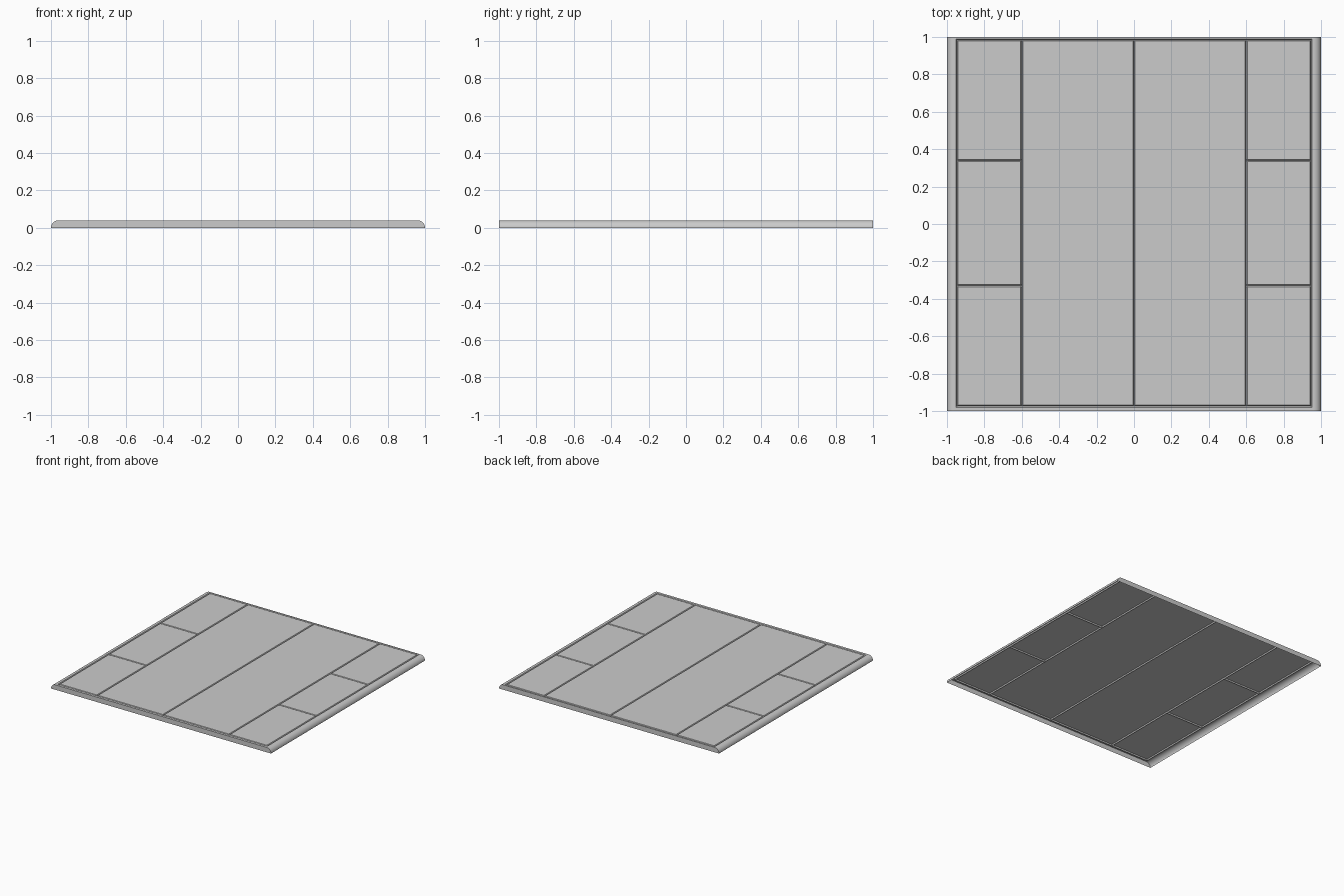
import bpy, bmesh, math

if "Cube" in bpy.data.objects:
    bpy.data.objects.remove(bpy.data.objects["Cube"])

H, R = 0.04, 0.04          # plate height, side rounding radius
W, D = 0.006, 0.01         # groove half width and depth
SIDE = 0.946               # frame groove in x
Y0, Y1 = -0.974, 0.984     # frame grooves in y
X_SEAMS = (-SIDE, -0.6, 0.0, 0.6, SIDE)
Y_SEAMS = (-0.33, 0.34)


def spread(centres):
    return [c + o for c in centres for o in (-W, 0.0, W)]


def near(v, options):
    return any(abs(v - o) < 1e-5 for o in options)


# Section lines: quarter-round sides plus groove triplets
arc = [1 - R + R * math.cos(math.radians(a)) for a in range(0, 91, 10)]
xs = sorted(spread(X_SEAMS) + arc + [-a for a in arc])
ys = sorted(spread((Y0, Y1) + Y_SEAMS) + [-1.0, 1.0])


def height(x, y):
    over = abs(x) - (1 - R)
    if over > 0:
        return H - R + math.sqrt(max(0.0, R * R - over * over))
    inside = abs(x) <= SIDE + 1e-5 and Y0 - 1e-5 <= y <= Y1 + 1e-5
    seam = near(x, X_SEAMS) or near(y, (Y0, Y1))
    seam = seam or (near(y, Y_SEAMS) and abs(x) > 0.6 - 1e-5)
    return H - D if inside and seam else H


# Open shell: grooved top with rounded sides and vertical end walls
bm = bmesh.new()
rows = [[bm.verts.new((x, y, height(x, y))) for x in xs] for y in ys]
rows.insert(0, [bm.verts.new((x, -1, 0)) for x in xs])
rows.append([bm.verts.new((x, 1, 0)) for x in xs])
for a, b in zip(rows, rows[1:]):
    for i in range(len(xs) - 1):
        bm.faces.new((a[i], a[i + 1], b[i + 1], b[i]))
bmesh.ops.remove_doubles(bm, verts=bm.verts, dist=1e-5)

mesh = bpy.data.meshes.new("floor_plate")
bm.to_mesh(mesh)
bm.free()
plate = bpy.data.objects.new("floor_plate", mesh)
bpy.context.collection.objects.link(plate)
bpy.context.view_layer.objects.active = plate
plate.select_set(True)
bpy.ops.object.shade_smooth_by_angle(angle=math.radians(30))
